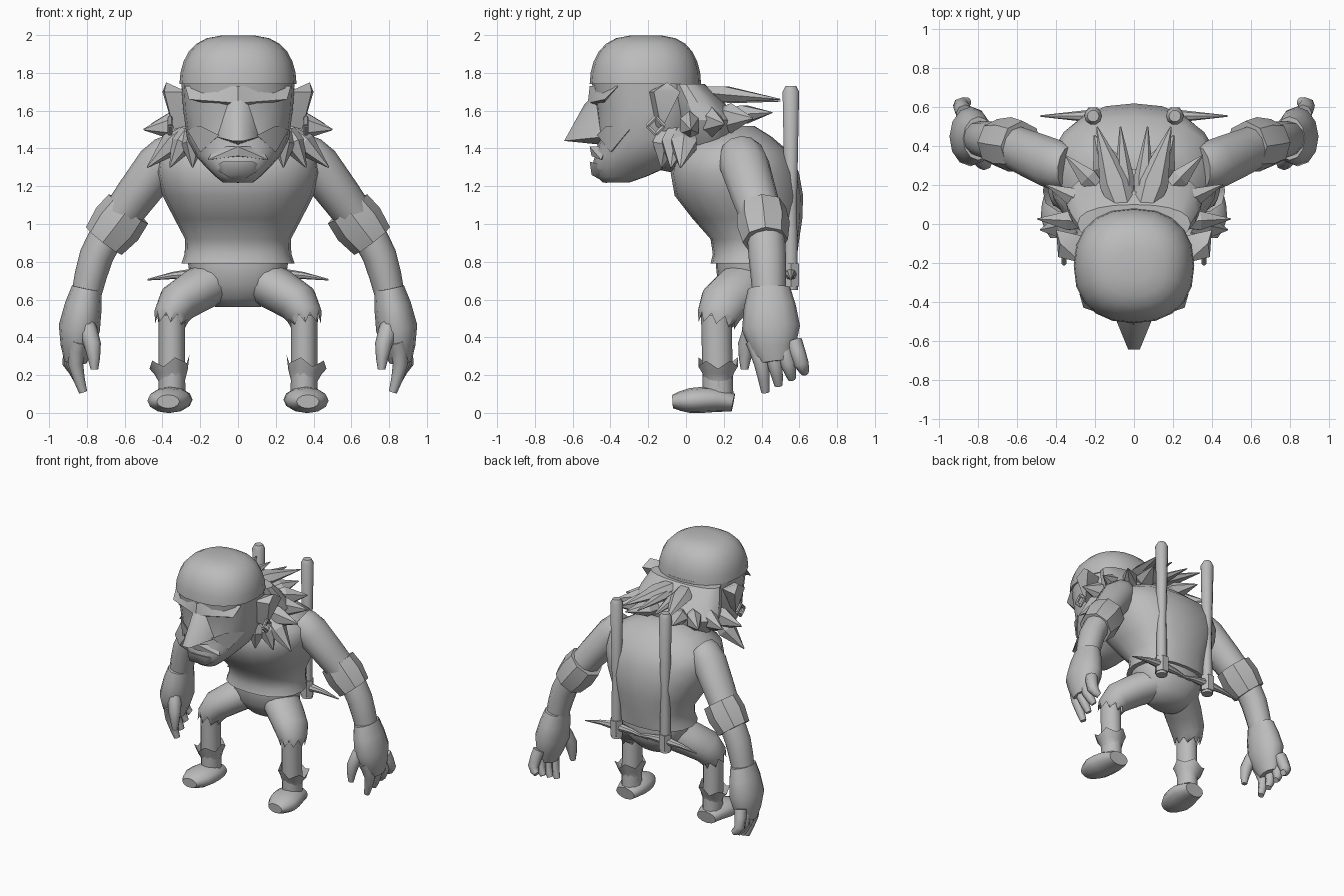
import bpy, bmesh
from math import sin, cos, pi, radians, copysign
from mathutils import Vector

default_cube = bpy.data.objects.get("Cube")
if default_cube:
    bpy.data.objects.remove(default_cube, do_unlink=True)

clay = bpy.data.materials.new("clay grey")
clay.use_nodes = True
clay.diffuse_color = (.5, .5, .5, 1)
for node in clay.node_tree.nodes:
    if node.type == "BSDF_PRINCIPLED":
        node.inputs["Base Color"].default_value = clay.diffuse_color


def finish(name, bm, mirror, angle):
    """Turn a bmesh into a shaded, optionally mirrored object."""
    bmesh.ops.recalc_face_normals(bm, faces=bm.faces)
    mesh = bpy.data.meshes.new(name)
    bm.to_mesh(mesh)
    bm.free()
    mesh.materials.append(clay)
    obj = bpy.data.objects.new(name, mesh)
    bpy.context.collection.objects.link(obj)
    bpy.ops.object.select_all(action="DESELECT")
    obj.select_set(True)
    bpy.context.view_layer.objects.active = obj
    bpy.ops.object.shade_smooth_by_angle(angle=radians(angle))
    if mirror:
        modifier = obj.modifiers.new("mirror", "MIRROR")
        modifier.use_mirror_merge = False


def flow(path, steps):
    """Smooth a short list of control points into a denser one."""
    points = [Vector(p) for p in path]
    dense = []
    for k in range(len(points) - 1):
        start, end = points[k], points[k + 1]
        leave = (end - points[max(k - 1, 0)]) / 2
        arrive = (points[min(k + 2, len(points) - 1)] - start) / 2
        for i in range(steps):
            t = i / steps
            ease = t * t * (3 - 2 * t)
            dense.append(start.lerp(end, ease) + leave * t * (1 - t) ** 2
                         - arrive * t * t * (1 - t))
    return dense + [points[-1]]


def skin(name, rings, mirror, angle, open_end=False):
    """Bridge a list of equal rings and cap the ends."""
    bm = bmesh.new()
    loops = [[bm.verts.new(p) for p in ring] for ring in rings]
    count = len(loops[0])
    for low, high in zip(loops, loops[1:]):
        for i in range(count):
            j = (i + 1) % count
            bm.faces.new((low[i], low[j], high[j], high[i]))
    bm.faces.new(loops[0])
    if not open_end:
        bm.faces.new(loops[-1])
    finish(name, bm, mirror, angle)


def oval(count, power=1):
    """Unit outline, squarer for a lower power."""
    for i in range(count):
        c, s = cos(2 * pi * i / count), sin(2 * pi * i / count)
        yield copysign(abs(c) ** power, c), copysign(abs(s) ** power, s)


def body(name, slices, steps=2, angle=50):
    """Stack of level slices: height, front, back, half width."""
    rings = [[Vector((width * c, (front + back) / 2 + (back - front) / 2 * s, z))
              for c, s in oval(20, power=.87)]
             for z, front, back, width in flow(slices, steps)]
    skin(name, rings, False, angle)


def tube(name, path, depth=1, sides=12, steps=2, mirror=True, zigzag=0, angle=50):
    """Sweep along x, y, z, radius; zigzag makes a ragged open end."""
    dense = flow(path, steps)
    points = [p.to_3d() for p in dense]
    heading = (points[-1] - points[0]).normalized()
    side = Vector((0, 1, 0)) if abs(heading.y) < .8 else Vector((0, 0, 1))
    final = len(points) - 1
    rings = []
    for k, point in enumerate(points):
        tangent = (points[min(k + 1, final)] - points[max(k - 1, 0)]).normalized()
        across = side.cross(tangent).normalized()
        along = tangent.cross(across)
        radius = dense[k][3]
        jag = zigzag if k == final else 0
        rings.append([point + radius * (across * c + along * s * depth)
                      + tangent * jag * (i % 2)
                      for i, (c, s) in enumerate(oval(sides))])
    skin(name, rings, mirror, angle, open_end=zigzag != 0)


def hull(name, half, mirror=False, angle=40):
    """Convex solid; a centred one gets both halves in the same hull."""
    bm = bmesh.new()
    for x, y, z in half:
        bm.verts.new((x, y, z))
        if x and not mirror:
            bm.verts.new((-x, y, z))
    result = bmesh.ops.convex_hull(bm, input=bm.verts)
    inner = [g for g in result["geom_interior"] if isinstance(g, bmesh.types.BMVert)]
    bmesh.ops.delete(bm, geom=inner, context="VERTS")
    finish(name, bm, mirror, angle)


def lock(base, tip, width, depth=.7):
    """Faceted leaf-shaped lock of hair."""
    base, tip = Vector(base), Vector(tip)
    path = [(*base, width * .7), (*base.lerp(tip, .35), width), (*tip, .004)]
    tube("hair_locks", path, depth, sides=6, steps=1, angle=25)


# Trunk
body("shirt", [(.79, .13, .58, .3), (.92, .13, .6, .28), (1.15, -.06, .62, .4),
               (1.38, -.05, .55, .42), (1.52, .18, .36, .15)])
body("shorts_seat", [(.56, .27, .45, .12), (.68, .17, .55, .24), (.85, .16, .55, .27)])
tube("neck", [(0, .2, 1.36, .23), (0, -.2, 1.42, .2)], depth=.6, mirror=False)

# Head and domed cap
body("head", [(1.22, -.44, -.3, .08), (1.3, -.5, -.1, .17),
              (1.45, -.46, .06, .27), (1.76, -.5, .08, .3)])
dome = []
for step in range(7):
    lift = step * pi / 13
    spread = cos(lift) ** .6
    dome.append((1.74 + .26 * sin(lift), -.21 - .3 * spread, -.21 + .29 * spread,
                 .31 * spread))
body("cap", dome, steps=1)

# Face
hull("nose", [(.04, -.46, 1.71), (0, -.54, 1.63), (.03, -.645, 1.44),
              (.11, -.45, 1.46), (0, -.45, 1.42)])
hull("brows", [(0, -.52, 1.64), (0, -.51, 1.73), (.26, -.43, 1.66),
               (.28, -.36, 1.73), (0, -.44, 1.6)], mirror=True)
hull("cheeks", [(.1, -.47, 1.47), (.2, -.42, 1.52), (.27, -.3, 1.5),
                (.2, -.4, 1.38), (.15, -.3, 1.42)], mirror=True, angle=60)
hull("upper_lip", [(0, -.51, 1.41), (0, -.5, 1.36), (.16, -.45, 1.34),
                   (.12, -.42, 1.41), (0, -.4, 1.35)], mirror=True)
hull("chin", [(.08, -.51, 1.33), (.07, -.5, 1.26), (0, -.42, 1.215),
              (.14, -.4, 1.3)], angle=60)
hull("ears", [(.39, -.17, 1.7), (.38, -.1, 1.75), (.4, -.03, 1.7), (.34, -.13, 1.5),
              (.27, -.2, 1.7), (.27, -.06, 1.7), (.27, -.16, 1.52)], mirror=True)
corners = [(.36, -.16 + .045 * c, 1.52 + .045 * s, .012) for c, s in oval(4)]
for start, end in zip(corners, corners[1:] + corners[:1]):
    tube("earring_links", [start, end], sides=6, steps=1)

# Hair: mantle, swept crest, fan of locks and side whiskers
body("hair_mantle", [(1.74, -.1, .1, .29), (1.55, -.06, .28, .35), (1.4, 0, .23, .26)],
     angle=30)
lock((.05, .06, 1.7), (.19, .5, 1.66), width=.08, depth=.6)
lock((.04, .1, 1.68), (.07, .5, 1.65), width=.05)
for step in range(4):
    turn = radians(24 + 21 * step)
    tip = Vector((.5 * sin(turn), .5 * cos(turn), 1.59 - .03 * step))
    lock(tip * .5 + Vector((0, 0, .78)), tip, width=.08)
for step in range(3):
    lock((.28 - .02 * step, -.05 * step, 1.49),
         (.48 - .12 * step, -.03 - .05 * step, 1.3), width=.065, depth=1.2)

# Arms and rolled sleeves
tube("upper_arms", [(.34, .29, 1.38, .1), (.42, .31, 1.31, .12), (.65, .41, 1, .1)],
     depth=1.1)
tube("sleeve_cuffs", [(.58, .4, 1.08, .13), (.64, .41, 1, .14), (.71, .42, .91, .12)],
     sides=8, steps=1, angle=30)
tube("forearms", [(.66, .42, 1, .09), (.75, .43, .83, .09), (.8, .44, .64, .08)],
     depth=1.1)

# Hands
tube("palms", [(.8, .44, .66, .08), (.84, .45, .45, .11), (.86, .47, .27, .06)],
     depth=1.4)
for step in range(4):
    root, drop = .36 + .07 * step, .11 + .035 * step
    x = .84 + .01 * step
    tube("fingers", [(x, root, .38, .045), (x + .02, root + .04, .26, .04),
                     (x - .02, root + .06, drop, .022)], sides=8)
tube("thumbs", [(.81, .37, .48, .05), (.77, .32, .36, .045), (.76, .31, .23, .02)],
     sides=8)

# Legs with ragged shorts
tube("shorts_legs", [(.12, .34, .7, .12), (.32, .2, .58, .11), (.36, .16, .46, .08)],
     depth=1.2, sides=16, zigzag=-.05)
tube("shins", [(.35, .16, .52, .07), (.35, .17, .1, .07)], depth=1.15)

# Boots
tube("boot_feet", [(.35, .25, .055, .08), (.35, .15, .07, .11), (.37, .02, .065, .11),
                   (.37, -.07, .06, .06)], depth=.6)
tube("boot_shafts", [(.35, .17, .06, .08), (.35, .17, .17, .07), (.36, .17, .25, .11)],
     sides=10, zigzag=.04)

# Two picks carried head down on the back
pick_x, pick_y = .21, .555
tube("pick_handles", [(pick_x, pick_y, z, radius) for z, radius in
                      ((.65, .04), (1.1, .034), (1.7, .046), (1.73, .03))],
     sides=10, steps=1)
tube("pick_heads", [(pick_x + .27 * t, pick_y, .735 - .03 * t * t,
                     .004 + .03 * (1 - abs(t))) for t in (-1, -.5, 0, .5, 1)],
     sides=8, steps=1, angle=30)
tube("pick_sockets", [(pick_x, pick_y, .67, .05), (pick_x, pick_y, .79, .05)],
     sides=6, steps=1, angle=30)
